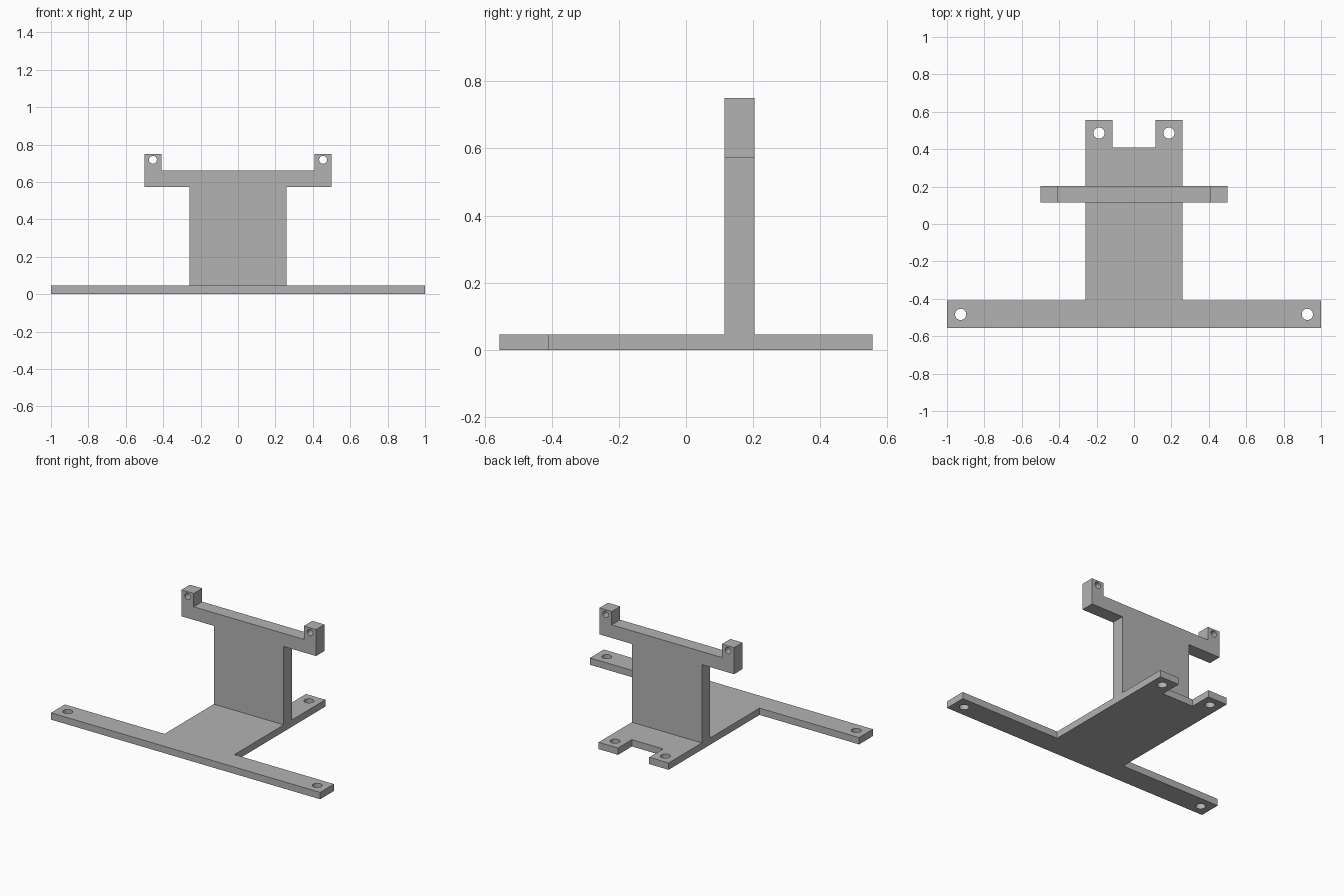
import bpy
import bmesh
from mathutils import Matrix, Vector

cube = bpy.data.objects.get("Cube")
if cube:
    bpy.data.objects.remove(cube, do_unlink=True)

grey = bpy.data.materials.new("plain grey")
grey.use_nodes = True
grey.diffuse_color = (0.45, 0.45, 0.45, 1)
grey.node_tree.nodes["Principled BSDF"].inputs["Base Color"].default_value = grey.diffuse_color

# Shared dimensions
BASE_T = 0.046
BODY_X = 0.26
HALF_Y = 0.556


def add_object(name, bm):
    bmesh.ops.recalc_face_normals(bm, faces=bm.faces)
    mesh = bpy.data.meshes.new(name)
    bm.to_mesh(mesh)
    bm.free()
    mesh.materials.append(grey)
    obj = bpy.data.objects.new(name, mesh)
    bpy.context.collection.objects.link(obj)
    return obj


def plate(name, half, depth, holes, radius, place):
    """Extrude a mirrored half outline, then drill mirrored round holes."""
    outline = half + [(-x, y) for x, y in reversed(half)]
    bm = bmesh.new()
    face = bm.faces.new([bm.verts.new((x, y, 0)) for x, y in outline])
    grown = bmesh.ops.extrude_face_region(bm, geom=[face])["geom"]
    bmesh.ops.translate(bm, vec=Vector((0, 0, depth)),
                        verts=[v for v in grown if isinstance(v, bmesh.types.BMVert)])
    bm.transform(place)
    obj = add_object(name, bm)

    drill = bmesh.new()
    for x, y in holes:
        for side in (-1, 1):
            bmesh.ops.create_cone(drill, cap_ends=True, segments=32,
                                  radius1=radius, radius2=radius, depth=depth * 2,
                                  matrix=Matrix.Translation((side * x, y, depth / 2)))
    drill.transform(place)
    cutter = add_object(name + "_drill", drill)
    cutter.hide_render = True

    cut = obj.modifiers.new("holes", "BOOLEAN")
    cut.operation = "DIFFERENCE"
    cut.solver = "EXACT"
    cut.object = cutter
    bpy.ops.object.select_all(action="DESELECT")
    obj.select_set(True)
    bpy.context.view_layer.objects.active = obj
    bpy.ops.object.modifier_apply(modifier=cut.name)
    bpy.data.objects.remove(cutter, do_unlink=True)
    bpy.ops.object.shade_smooth_by_angle()
    return obj


# T-shaped base with a notched rear end
plate("base_plate",
      [(1, -HALF_Y), (1, -0.409), (BODY_X, -0.409), (BODY_X, HALF_Y),
       (0.116, HALF_Y), (0.116, 0.409)],
      BASE_T, [(0.927, -0.483), (0.187, 0.486)], 0.03, Matrix.Identity(4))

# Upright panel with a crossbar and two raised ears
stand = Matrix.Translation((0, 0.204, 0)) @ Matrix.Rotation(1.5707963, 4, "X")
plate("upright_bracket",
      [(BODY_X, BASE_T), (BODY_X, 0.572), (0.5, 0.572), (0.5, 0.75),
       (0.409, 0.75), (0.409, 0.66)],
      0.09, [(0.455, 0.718)], 0.021, stand)
